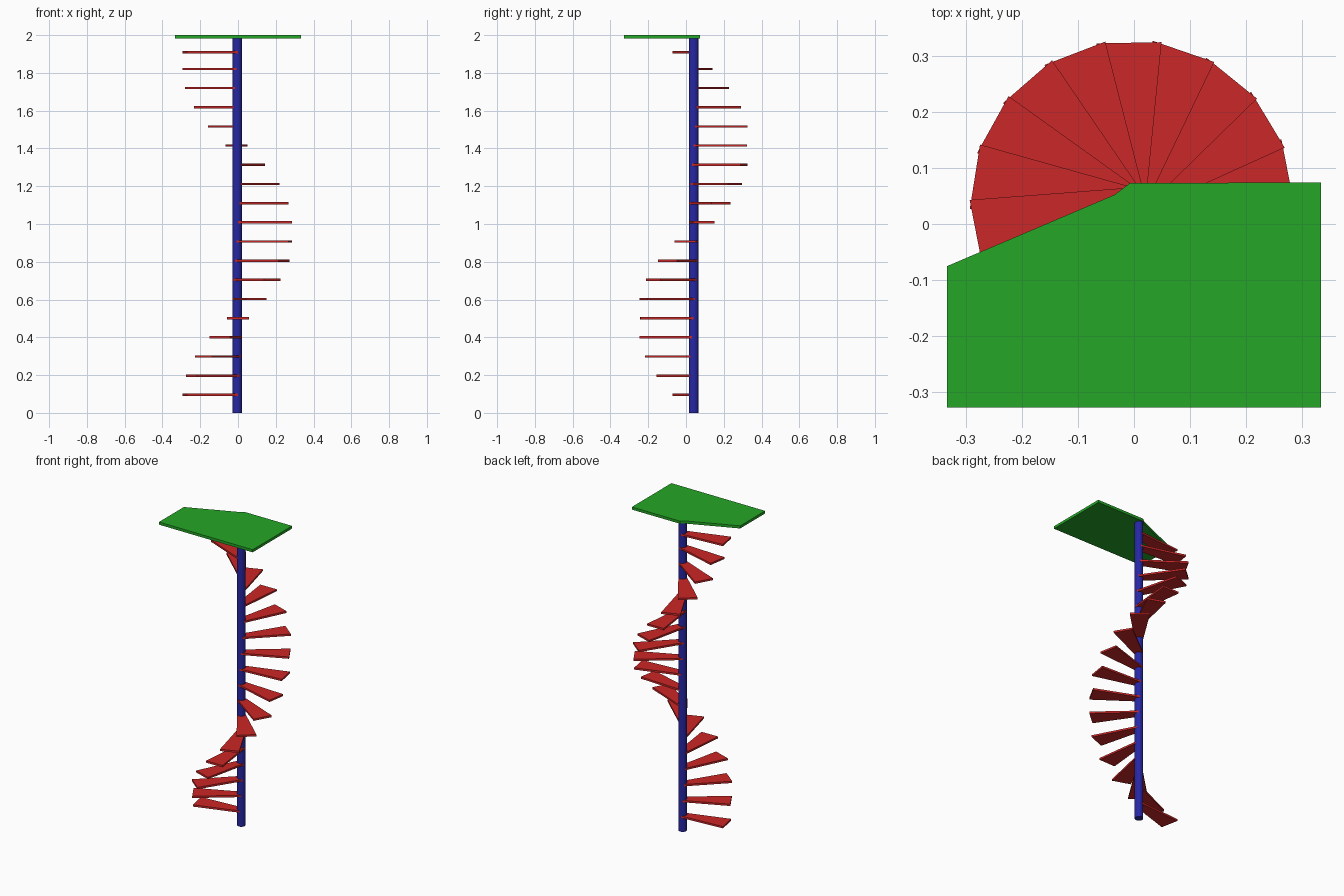
import bpy, bmesh, math
from mathutils import Matrix, Vector

if "Cube" in bpy.data.objects:
    bpy.data.objects.remove(bpy.data.objects["Cube"])

CX, CY = -0.004, 0.04          # pole axis
POLE_R = 0.025


def material(name, rgb):
    m = bpy.data.materials.new(name)
    m.diffuse_color = (*rgb, 1)
    m.use_nodes = True
    m.node_tree.nodes["Principled BSDF"].inputs["Base Color"].default_value = m.diffuse_color
    return m


def prism(name, outline, z0, z1, mat):
    """Extrude a 2D outline between two heights."""
    bm = bmesh.new()
    face = bm.faces.new([bm.verts.new((x, y, z0)) for x, y in outline])
    out = bmesh.ops.extrude_face_region(bm, geom=[face])["geom"]
    bmesh.ops.translate(bm, vec=(0, 0, z1 - z0),
                        verts=[v for v in out if isinstance(v, bmesh.types.BMVert)])
    bmesh.ops.recalc_face_normals(bm, faces=bm.faces)
    me = bpy.data.meshes.new(name)
    bm.to_mesh(me)
    bm.free()
    me.materials.append(mat)
    ob = bpy.data.objects.new(name, me)
    bpy.context.collection.objects.link(ob)
    return ob


blue = material("pole_blue", (0.02, 0.02, 0.38))
red = material("step_red", (0.60, 0.02, 0.02))
green = material("landing_green", (0.018, 0.38, 0.02))

# Central pole
circle = [(CX + POLE_R * math.cos(math.tau * k / 16),
           CY + POLE_R * math.sin(math.tau * k / 16)) for k in range(16)]
prism("pole", circle, 0, 1.984, blue)

# Tapered treads, 20 degrees apart, climbing counter-clockwise
tread = [(0, -0.025), (0.283, -0.058), (0.283, 0.058), (0, 0.025)]
for i in range(19):
    z = 0.0955 + 0.1015 * i if i < 18 else 1.909
    turn = Matrix.Rotation(math.radians(191 + 20 * i), 2)
    pts = [turn @ Vector(p) + Vector((CX, CY)) for p in tread]
    prism(f"step_{i + 1:02d}", pts, z - 0.006, z + 0.006, red)

# Top landing, cut away where the stair arrives
landing = [(-0.333, -0.327), (0.333, -0.327), (0.333, 0.074),
           (-0.007, 0.073), (-0.035, 0.052), (-0.333, -0.075)]
prism("landing", landing, 1.983, 2.0, green)
